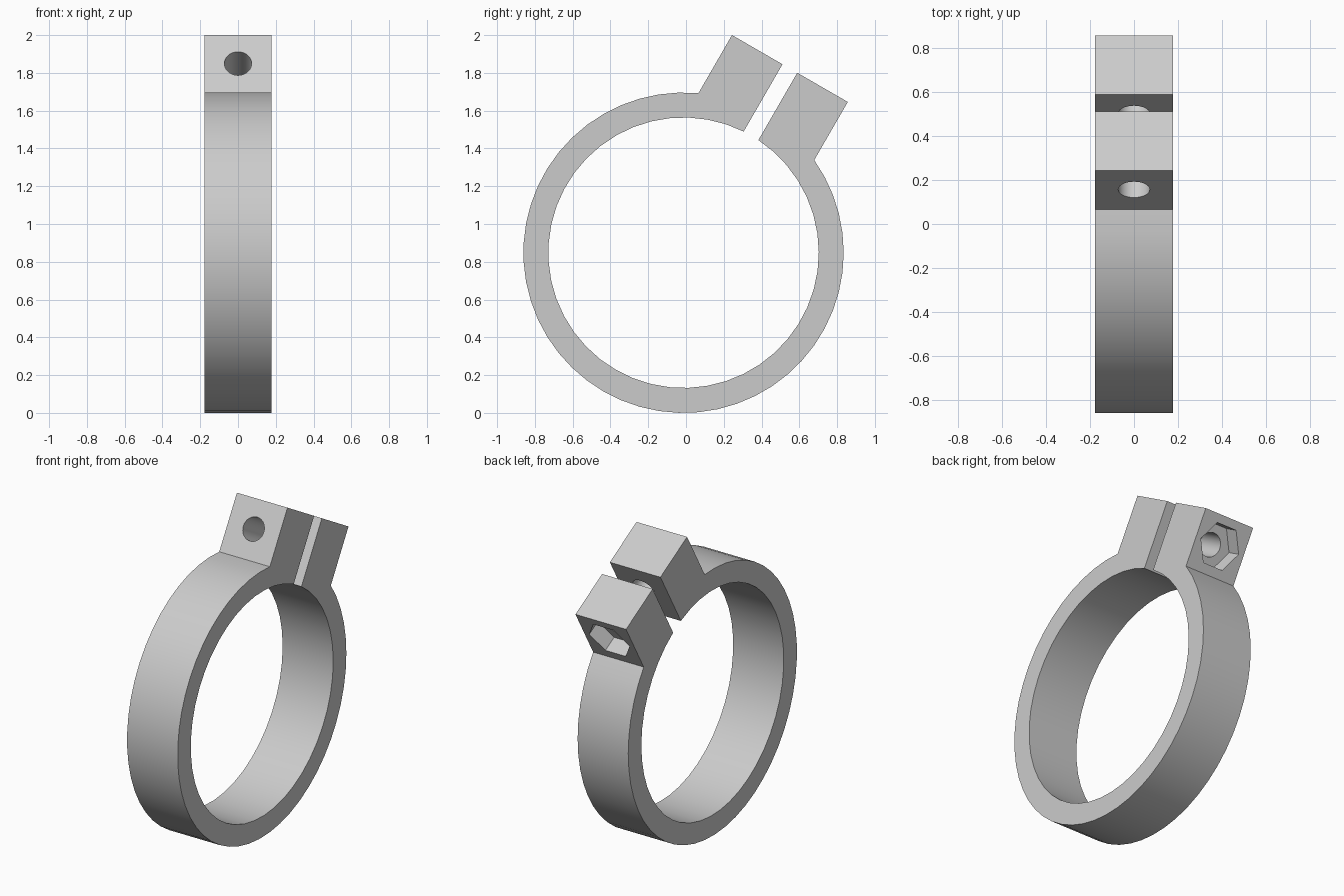
import bpy, bmesh
from math import sin, cos, asin, sqrt, pi, radians
from mathutils import Matrix, Vector

cube = bpy.data.objects.get("Cube")
if cube:
    bpy.data.objects.remove(cube, do_unlink=True)

OUTER, INNER = 0.848, 0.716      # band radii
GAP, LUG, TOP = 0.045, 0.354, 1.126  # slot half width, lug outer side, lug top
HALF = 0.178                     # half width of the band
BOLT = 0.952                     # bolt distance from the ring centre
SEGMENTS = 44

# Local frame: lugs point up, slot faces along y; then tilted backwards
place = Matrix.Translation((0, -0.013, 0.848)) @ Matrix.Rotation(radians(-30), 4, "X")

grey = bpy.data.materials.new("light_grey")
grey.use_nodes = True
colour = (0.6, 0.6, 0.6, 1)
grey.diffuse_color = colour
grey.node_tree.nodes["Principled BSDF"].inputs["Base Color"].default_value = colour


def prism(name, outline, sweep):
    """Extrude a closed outline along a vector into a solid."""
    bm = bmesh.new()
    face = bm.faces.new([bm.verts.new(p) for p in outline])
    result = bmesh.ops.extrude_face_region(bm, geom=[face], use_keep_orig=True)
    moved = [g for g in result["geom"] if isinstance(g, bmesh.types.BMVert)]
    bmesh.ops.translate(bm, verts=moved, vec=Vector(sweep))
    bmesh.ops.recalc_face_normals(bm, faces=bm.faces)
    mesh = bpy.data.meshes.new(name)
    bm.to_mesh(mesh)
    bm.free()
    mesh.transform(place)
    mesh.materials.append(grey)
    obj = bpy.data.objects.new(name, mesh)
    bpy.context.collection.objects.link(obj)
    return obj


def long_arc(radius, offset):
    """Arc the long way round, from +offset to -offset beside the slot."""
    start = asin(offset / radius)
    span = 2 * pi - 2 * start
    return [(-HALF, radius * sin(start + span * i / SEGMENTS),
             radius * cos(start + span * i / SEGMENTS)) for i in range(SEGMENTS + 1)]


def bolt_polygon(sides, radius, y):
    return [(radius * cos(2 * pi * i / sides), y, BOLT + radius * sin(2 * pi * i / sides))
            for i in range(sides)]


# Split band with its two clamping lugs
outline = [(-HALF, GAP, TOP), (-HALF, LUG, TOP)]
outline += long_arc(OUTER, LUG)
outline += [(-HALF, -LUG, TOP), (-HALF, -GAP, TOP)]
outline += reversed(long_arc(INNER, GAP))
clamp = prism("clamp_ring", outline, (2 * HALF, 0, 0))

# Bolt hole through both lugs, and hexagonal nut pocket in the rear lug
cutters = [
    prism("bolt_hole_cutter", bolt_polygon(32, 0.072, -0.5), (0, 1, 0)),
    prism("nut_pocket_cutter", bolt_polygon(6, 0.142, LUG - 0.1), (0, 0.2, 0)),
]
bpy.ops.object.select_all(action="DESELECT")
clamp.select_set(True)
bpy.context.view_layer.objects.active = clamp
for cutter in cutters:
    cutter.hide_render = True
    cut = clamp.modifiers.new(cutter.name, "BOOLEAN")
    cut.operation = "DIFFERENCE"
    cut.solver = "EXACT"
    cut.object = cutter
    bpy.ops.object.modifier_apply(modifier=cut.name)
    bpy.data.objects.remove(cutter, do_unlink=True)

bpy.ops.object.shade_smooth_by_angle(angle=radians(25))
